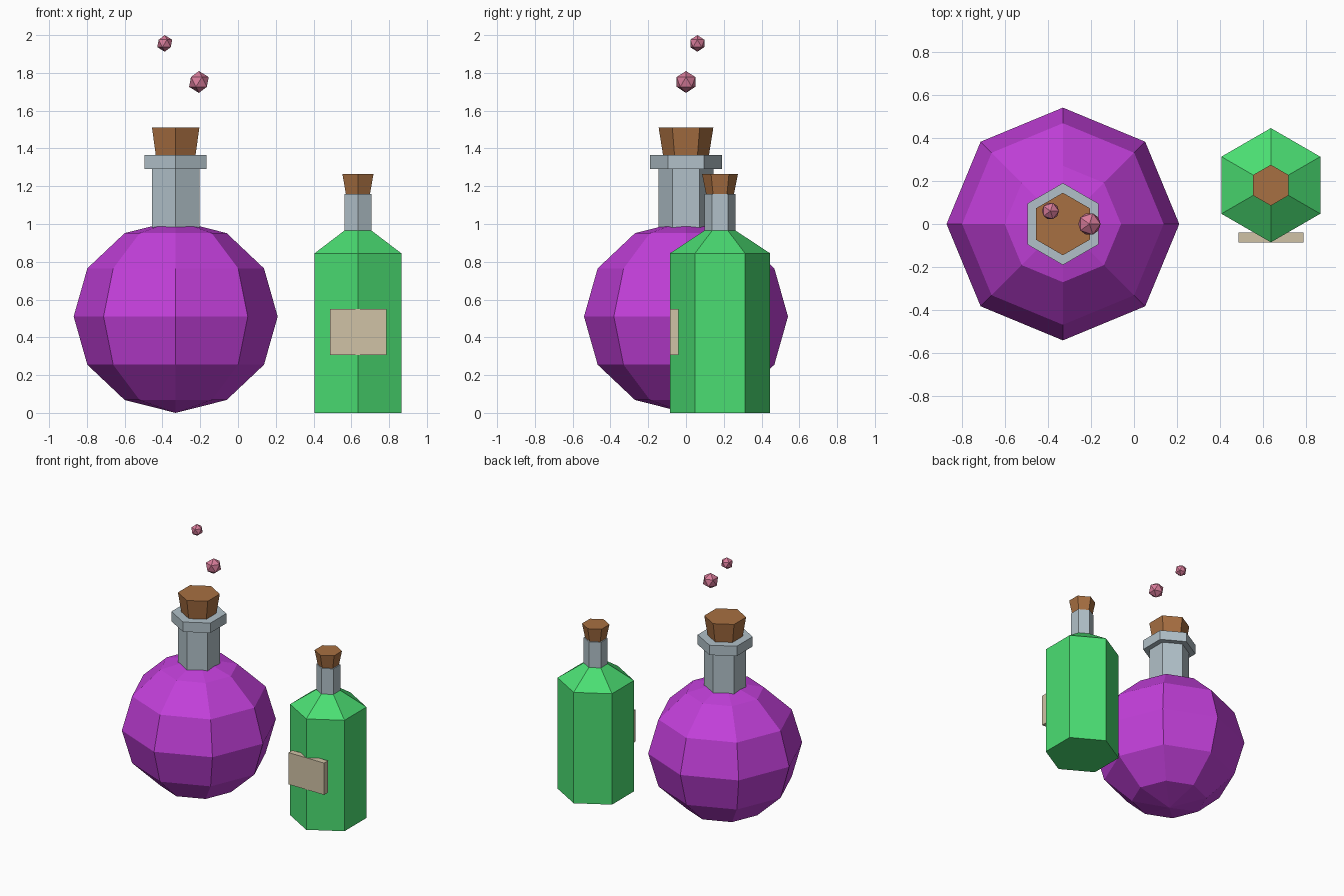
import bpy, bmesh
from math import sin, cos, pi

if "Cube" in bpy.data.objects:
    bpy.data.objects.remove(bpy.data.objects["Cube"], do_unlink=True)


def material(name, r, g, b):
    m = bpy.data.materials.new(name)
    m.use_nodes = True
    m.diffuse_color = (r, g, b, 1)
    node = next(n for n in m.node_tree.nodes if n.type == "BSDF_PRINCIPLED")
    node.inputs["Base Color"].default_value = (r, g, b, 1)
    return m


purple = material("purple_potion", 0.54, 0.05, 0.70)
green = material("green_potion", 0.07, 0.73, 0.17)
glass = material("grey_glass", 0.44, 0.53, 0.58)
cork = material("cork_brown", 0.39, 0.16, 0.054)
paper = material("label_paper", 0.63, 0.54, 0.38)
pink = material("bubble_pink", 0.68, 0.20, 0.32)


def finish(name, bm, mat, location):
    bmesh.ops.recalc_face_normals(bm, faces=bm.faces[:])
    mesh = bpy.data.meshes.new(name)
    bm.to_mesh(mesh)
    bm.free()
    mesh.materials.append(mat)
    ob = bpy.data.objects.new(name, mesh)
    ob.location = location
    bpy.context.collection.objects.link(ob)
    return ob


def lathe(name, mat, centre, profile, sides=6):
    """Closed faceted solid from (radius, height) pairs, with corners on the y axis."""
    bm = bmesh.new()
    rings = [[bm.verts.new((r * sin(2 * pi * i / sides), r * cos(2 * pi * i / sides), z))
              for i in range(sides)] for r, z in profile]
    for low, high in zip(rings, rings[1:]):
        for i in range(sides):
            j = (i + 1) % sides
            bm.faces.new((low[i], low[j], high[j], high[i]))
    bm.faces.new(rings[0])
    bm.faces.new(rings[-1])
    return finish(name, bm, mat, (*centre, 0))


def bubble(name, location, radius):
    bm = bmesh.new()
    bmesh.ops.create_icosphere(bm, subdivisions=1, radius=radius)
    return finish(name, bm, pink, location)


# Round flask
round_centre = (-0.33, 0)
bm = bmesh.new()
bmesh.ops.create_uvsphere(bm, u_segments=8, v_segments=6, radius=1)
bmesh.ops.scale(bm, vec=(0.54, 0.54, 0.51), verts=bm.verts[:])
finish("round_flask_body", bm, purple, (*round_centre, 0.51))
lathe("round_flask_neck", glass, round_centre, [(0.145, 0.9), (0.145, 1.3)])
lathe("round_flask_lip", glass, round_centre, [(0.19, 1.29), (0.19, 1.365)])
lathe("round_flask_cork", cork, round_centre, [(0.12, 1.355), (0.145, 1.512)])

# Tall bottle
tall_centre = (0.635, 0.18)
lathe("tall_bottle_body", green, tall_centre, [(0.265, 0), (0.265, 0.845), (0.083, 0.965)])
lathe("tall_bottle_neck", glass, tall_centre, [(0.083, 0.95), (0.083, 1.16)])
lathe("tall_bottle_cork", cork, tall_centre, [(0.073, 1.155), (0.095, 1.265)])

# Label on the front corner of the tall bottle
bm = bmesh.new()
bmesh.ops.create_cube(bm, size=1)
bmesh.ops.scale(bm, vec=(0.3, 0.047, 0.242), verts=bm.verts[:])
finish("paper_label", bm, paper, (0.636, -0.0625, 0.428))

# Rising bubbles
bubble("large_bubble", (-0.207, 0, 1.752), 0.058)
bubble("small_bubble", (-0.388, 0.06, 1.956), 0.044)
